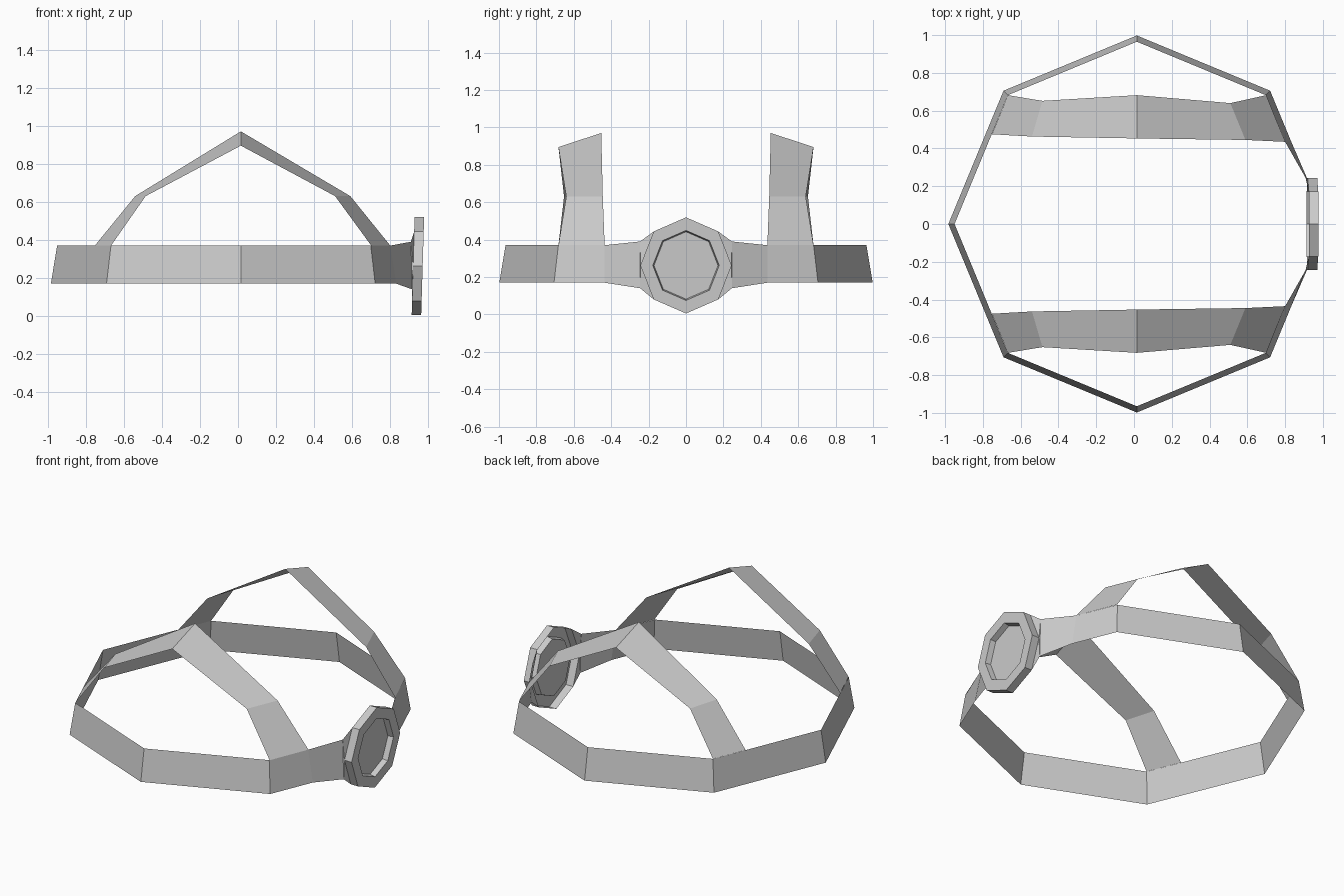
import bpy
from math import sin, cos, pi

cube = bpy.data.objects.get("Cube")
if cube:
    bpy.data.objects.remove(cube)

grey = bpy.data.materials.new("plain grey")
grey.use_nodes = True
COLOUR = (0.6, 0.6, 0.6, 1)
grey.diffuse_color = COLOUR
grey.node_tree.nodes["Principled BSDF"].inputs["Base Color"].default_value = COLOUR

CX = 0.015            # centre of the band
HUB_Z, SIDES = 0.262, 8


def add_mesh(name, verts, faces):
    mesh = bpy.data.meshes.new(name)
    mesh.from_pydata(verts, [], faces)
    mesh.materials.append(grey)
    obj = bpy.data.objects.new(name, mesh)
    bpy.context.collection.objects.link(obj)
    return obj


def strip(name, lower, upper):
    """Thin sheet of quads between two edges with equal point counts."""
    n = len(lower)
    faces = [(i, i + 1, n + i + 1, n + i) for i in range(n - 1)]
    return add_mesh(name, lower + upper, faces)


def mirror_y(points):
    return [(x, -y, z) for x, y, z in points]


# Octagonal head band, leaning in at the top and flaring at the hub
def band_edge(radius, z, start, flare):
    arc = [(CX + radius * cos(k * pi / 4), radius * sin(k * pi / 4), z)
           for k in range(1, 8)]
    ends = [flare, start]
    return ends + arc + mirror_y(ends[::-1])


low_flare, top_flare = (0.915, 0.245, 0.14), (0.908, 0.245, 0.39)
strip("head_band",
      band_edge(0.998, 0.17, (0.832, 0.437, 0.17), low_flare),
      band_edge(0.965, 0.37, (0.799, 0.437, 0.37), top_flare))

# Two peaked straps across the head
outer = [(0.70, 0.682, 0.37), (0.51, 0.64, 0.63), (CX, 0.682, 0.895),
         (-0.485, 0.652, 0.63), (-0.667, 0.682, 0.37)]
inner = [(0.80, 0.435, 0.37), (0.59, 0.445, 0.63), (CX, 0.453, 0.97),
         (-0.54, 0.463, 0.63), (-0.752, 0.475, 0.37)]
strip("back_strap", outer, inner)
strip("front_strap", mirror_y(inner), mirror_y(outer))


# Hub: open-backed octagonal shell with a recessed plate, slightly tilted
def hub_ring(x, radius):
    ring = []
    for k in range(SIDES):
        a = 2 * pi * k / SIDES
        z = radius * sin(a)
        ring.append((x + 0.03 * z, 0.95 * radius * cos(a), HUB_Z + z))
    return ring


rings = [hub_ring(0.92, 0.257), hub_ring(0.97, 0.257),
         hub_ring(0.97, 0.187), hub_ring(0.935, 0.180)]
faces = []
for r in range(len(rings) - 1):
    for k in range(SIDES):
        j = (k + 1) % SIDES
        faces.append((r * SIDES + k, r * SIDES + j,
                      (r + 1) * SIDES + j, (r + 1) * SIDES + k))
faces.append(tuple(range(3 * SIDES, 4 * SIDES)))
add_mesh("hub", sum(rings, []), faces)

# Small webs joining the band ends to the hub rim
back = rings[0]
web = [low_flare, top_flare, back[1], back[0], back[7]]
web_faces = [(0, 3, 1), (1, 3, 2), (0, 4, 3)]
add_mesh("back_web", web, web_faces)
add_mesh("front_web", mirror_y(web), [f[::-1] for f in web_faces])
